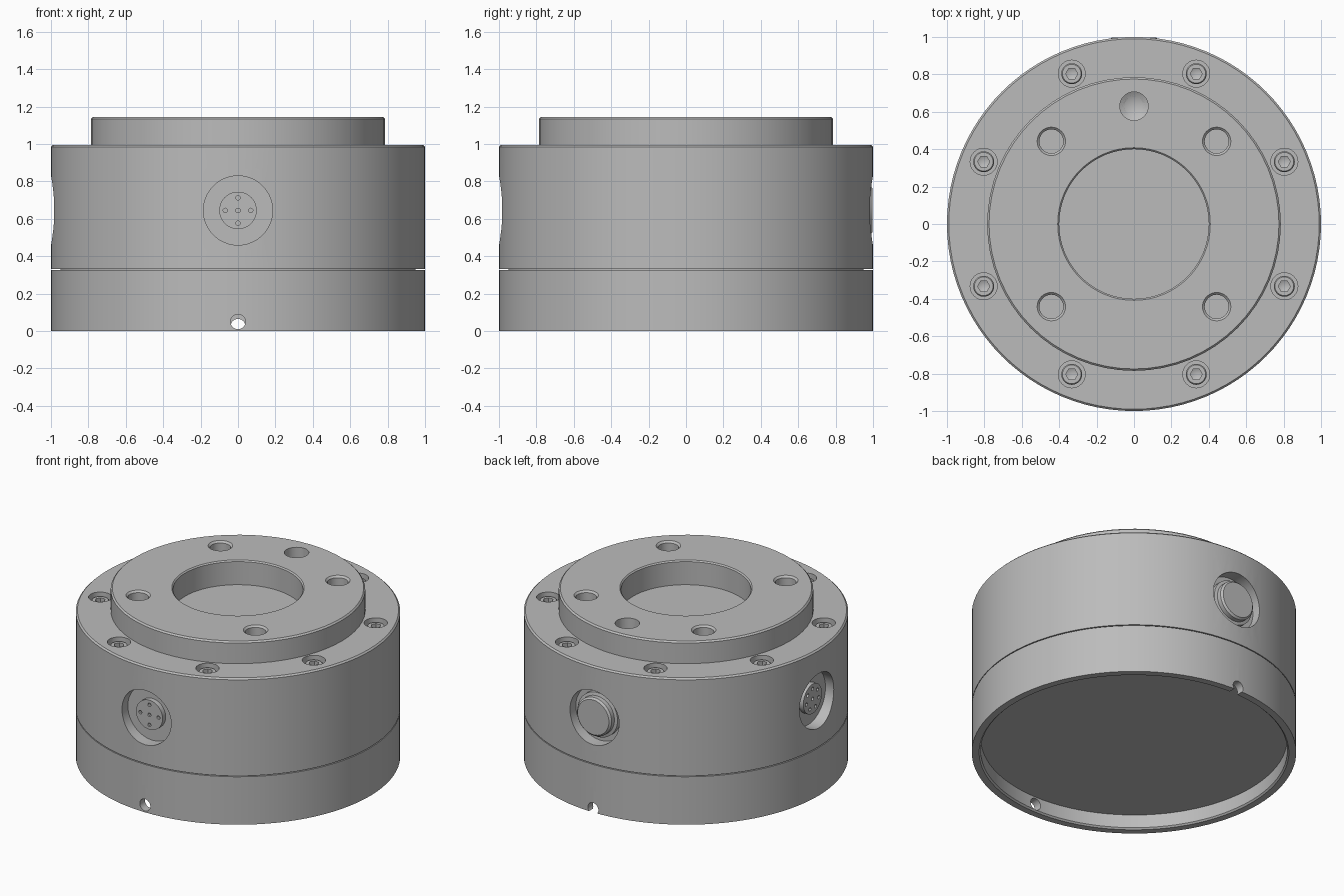
import bpy, bmesh
from math import pi, cos, sin
from mathutils import Matrix

cube = bpy.data.objects.get("Cube")
if cube:
    bpy.data.objects.remove(cube)

GREY = (0.5, 0.5, 0.5, 1)
metal = bpy.data.materials.new("machined grey")
metal.use_nodes = True
metal.diffuse_color = GREY
metal.node_tree.nodes["Principled BSDF"].inputs["Base Color"].default_value = GREY


def turn(bm, profile, segs, matrix=Matrix()):
    """Add a solid turned from (radius, height) points to bm."""
    rings = []
    for r, z in profile:
        count = segs if r > 0 else 1
        rings.append([bm.verts.new(matrix @ Matrix.Rotation(2 * pi * i / segs, 4, 'Z')
                      @ Matrix.Translation((r, 0, z)).translation) for i in range(count)])
    pairs = list(zip(rings, rings[1:]))
    if profile[0][0] > 0:
        pairs.append((rings[-1], rings[0]))
    for a, b in pairs:
        for i in range(segs):
            j = (i + 1) % segs
            corners = [a[i % len(a)], a[j % len(a)], b[j % len(b)], b[i % len(b)]]
            bm.faces.new(list(dict.fromkeys(corners)))


def rod(bm, r, z0, z1, segs=32, matrix=Matrix()):
    turn(bm, [(0, z0), (r, z0), (r, z1), (0, z1)], segs, matrix)


def build(name, bm):
    bmesh.ops.recalc_face_normals(bm, faces=bm.faces)
    mesh = bpy.data.meshes.new(name)
    bm.to_mesh(mesh)
    bm.free()
    mesh.materials.append(metal)
    obj = bpy.data.objects.new(name, mesh)
    bpy.context.collection.objects.link(obj)
    return obj


def finish(obj, cutter=None):
    """Cut the part, then smooth it with sharp edges kept."""
    bpy.ops.object.select_all(action='DESELECT')
    bpy.context.view_layer.objects.active = obj
    obj.select_set(True)
    if cutter:
        cutter.hide_render = True
        mod = obj.modifiers.new("cut", 'BOOLEAN')
        mod.operation = 'DIFFERENCE'
        mod.solver = 'EXACT'
        mod.object = cutter
        bpy.ops.object.modifier_apply(modifier=mod.name)
    bpy.ops.object.shade_smooth_by_angle(angle=pi / 6)


def around(radius, angle, z=0):
    return Matrix.Translation((radius * cos(angle), radius * sin(angle), z))


def facing(angle, z):
    """Local z points out of the side wall; angle 0 is the front."""
    return (Matrix.Translation((0, 0, z)) @ Matrix.Rotation(angle, 4, 'Z')
            @ Matrix.Rotation(pi / 2, 4, 'X'))


FRONT, BACK, RIGHT = 0, pi, -pi / 2
PORT_Z = 0.645
screw_spots = [around(0.87, pi / 8 + i * pi / 4) for i in range(8)]

# Base ring: recessed underside and a narrow spigot that leaves the seam groove
bm = bmesh.new()
turn(bm, [(0, 0.1), (0.945, 0.1), (0.945, 0.01), (0.955, 0), (1, 0), (1, 0.326),
          (0.95, 0.326), (0.95, 0.34), (0, 0.34)], 96)
base = build("base_ring", bm)
bm = bmesh.new()
rod(bm, 0.04, 0.85, 1.1, 24, facing(FRONT, 0.05))
rod(bm, 0.04, 0.85, 1.1, 24, facing(BACK, 0.025))
vents = build("vent_cutter", bm)
finish(base, vents)

# Main housing and mounting flange
bm = bmesh.new()
turn(bm, [(0, 0.332), (1, 0.332), (1, 0.985), (0.99, 0.995), (0.5, 0.995),
          (0.5, 0.98), (0, 0.98)], 96)
housing = build("housing", bm)
bm = bmesh.new()
turn(bm, [(0.4, 0.97), (0.785, 0.97), (0.785, 1.135), (0.775, 1.145),
          (0.408, 1.145), (0.4, 1.137)], 64)
flange = build("top_flange", bm)

# Cutters: side ports, screw counterbores, tapped holes and the locating hole
bm = bmesh.new()
for side in (FRONT, BACK, RIGHT):
    rod(bm, 0.185, 0.92, 1.1, 48, facing(side, PORT_Z))
for spot in screw_spots:
    rod(bm, 0.072, 0.92, 1.05, 32, spot)
for i in range(4):
    turn(bm, [(0, 0.93), (0.064, 0.93), (0.064, 1.133), (0.084, 1.153), (0, 1.153)],
         32, around(0.625, pi / 4 + i * pi / 2))
turn(bm, [(0, 0.94), (0.076, 0.985), (0.076, 1.2), (0, 1.2)], 32, around(0.63, pi / 2))
holes = build("hole_cutter", bm)
finish(housing, holes)
finish(flange, holes)

# Socket head screws
bm, sockets = bmesh.new(), bmesh.new()
for spot in screw_spots:
    turn(bm, [(0, 0.91), (0.056, 0.91), (0.056, 0.968), (0.05, 0.975), (0, 0.975)], 32, spot)
    turn(sockets, [(0, 0.93), (0.032, 0.945), (0.032, 1), (0, 1)], 6, spot)
screws = build("socket_screws", bm)
socket_cutter = build("socket_cutter", sockets)
finish(screws, socket_cutter)

# Pin connectors on the front and right
pin_cutters = []
for name, side, pins in (("front_connector", FRONT, 4), ("right_connector", RIGHT, 7)):
    place = facing(side, PORT_Z)
    bm, cuts = bmesh.new(), bmesh.new()
    rod(bm, 0.1, 0.9, 0.953, 48, place)
    rod(cuts, 0.012, 0.93, 1, 12, place)
    for i in range(pins):
        rod(cuts, 0.012, 0.93, 1, 12, place @ around(0.068, pi / 2 + 2 * pi * i / pins))
    connector = build(name, bm)
    pin_cutters.append(build(name + "_pin_cutter", cuts))
    finish(connector, pin_cutters[-1])

# Round plug on the back
bm = bmesh.new()
turn(bm, [(0, 0.9), (0.15, 0.9), (0.15, 0.95), (0.13, 0.955), (0.13, 0.985),
          (0.118, 0.997), (0, 0.997)], 48, facing(BACK, PORT_Z))
finish(build("back_plug", bm))

for cutter in [vents, holes, socket_cutter] + pin_cutters:
    bpy.data.objects.remove(cutter)
